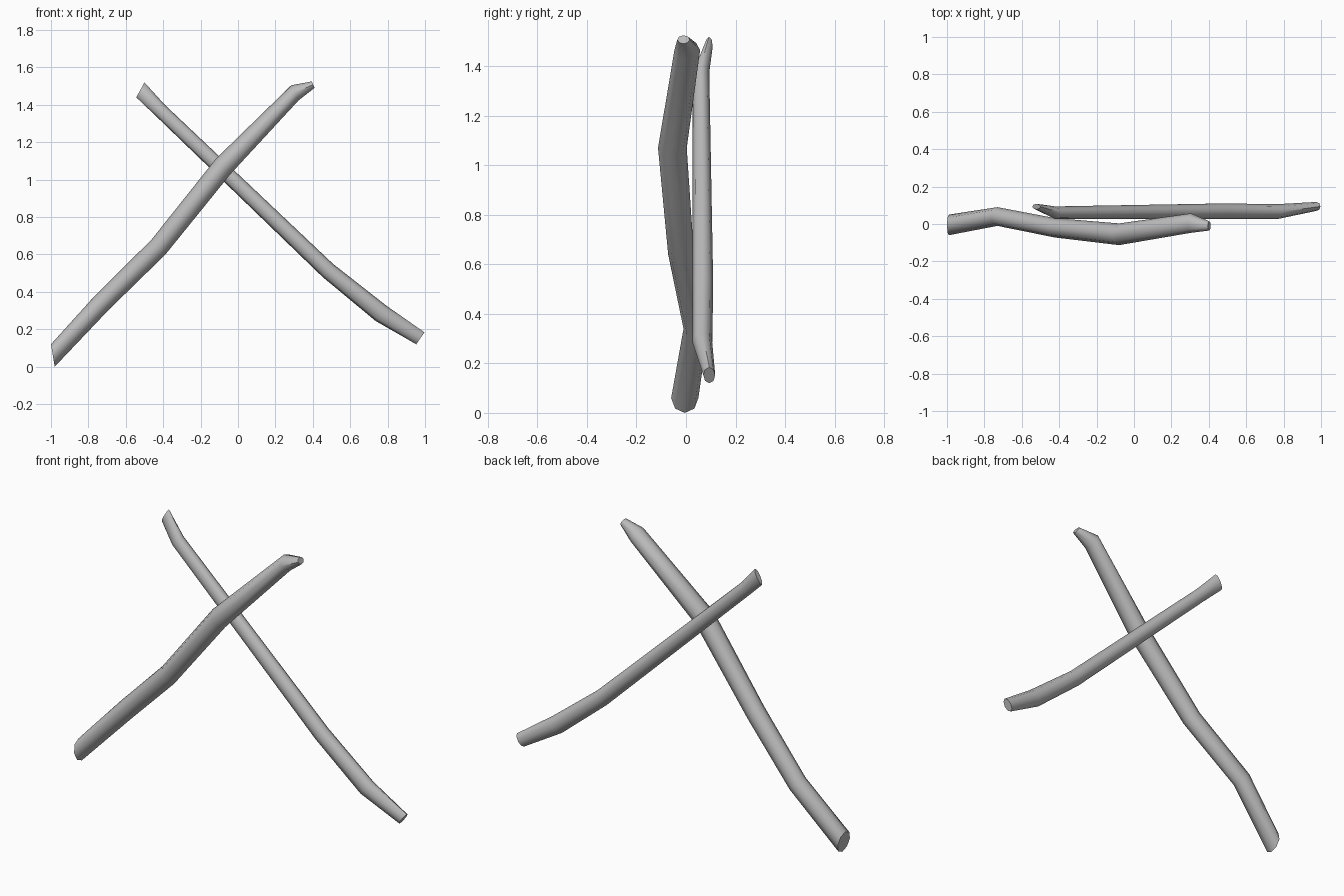
import bpy, bmesh
from math import sin, cos, tau
from mathutils import Vector

old = bpy.data.objects.get("Cube")
if old:
    bpy.data.objects.remove(old, do_unlink=True)

GREY = (0.5, 0.5, 0.5, 1)
mat = bpy.data.materials.new("stick grey")
mat.use_nodes = True
mat.diffuse_color = GREY
mat.node_tree.nodes["Principled BSDF"].inputs["Base Color"].default_value = GREY
SIDES = 8


def stick(name, rings):
    """Loft oval rings: centre, half-axis in the x-z plane, half-width in y."""
    bm = bmesh.new()
    loops = []
    for x, y, z, hx, hz, hy in rings:
        loop = []
        for i in range(SIDES):
            a = tau * i / SIDES
            loop.append(bm.verts.new(Vector((x, y, z)) + Vector((hx * cos(a), hy * sin(a), hz * cos(a)))))
        loops.append(loop)
    for a, b in zip(loops, loops[1:]):
        for i in range(SIDES):
            j = (i + 1) % SIDES
            bm.faces.new((a[i], a[j], b[j], b[i]))
    # cut ends
    bm.faces.new(loops[0])
    bm.faces.new(loops[-1])
    bmesh.ops.recalc_face_normals(bm, faces=bm.faces)
    mesh = bpy.data.meshes.new(name)
    bm.to_mesh(mesh)
    bm.free()
    mesh.materials.append(mat)
    ob = bpy.data.objects.new(name, mesh)
    bpy.context.collection.objects.link(ob)
    bpy.ops.object.select_all(action='DESELECT')
    ob.select_set(True)
    bpy.context.view_layer.objects.active = ob
    bpy.ops.object.shade_smooth_by_angle(angle=0.9)


# thicker crooked stick in front
stick("front_stick", [
    (-0.99, -0.005, 0.06, -0.01, 0.06, 0.055),
    (-0.73, 0.04, 0.34, -0.035, 0.04, 0.05),
    (-0.425, -0.02, 0.64, -0.037, 0.04, 0.052),
    (-0.08, -0.055, 1.07, -0.04, 0.04, 0.058),
    (0.305, 0.005, 1.465, -0.02, 0.04, 0.052),
    (0.402, -0.01, 1.508, -0.008, 0.017, 0.025),
])

# thinner, straighter stick behind
stick("back_stick", [
    (-0.522, 0.093, 1.48, 0.022, 0.04, 0.015),
    (-0.42, 0.06, 1.375, 0.027, 0.027, 0.034),
    (0.48, 0.068, 0.515, 0.028, 0.035, 0.042),
    (0.765, 0.066, 0.285, 0.03, 0.04, 0.04),
    (0.975, 0.094, 0.152, 0.022, 0.032, 0.024),
])
